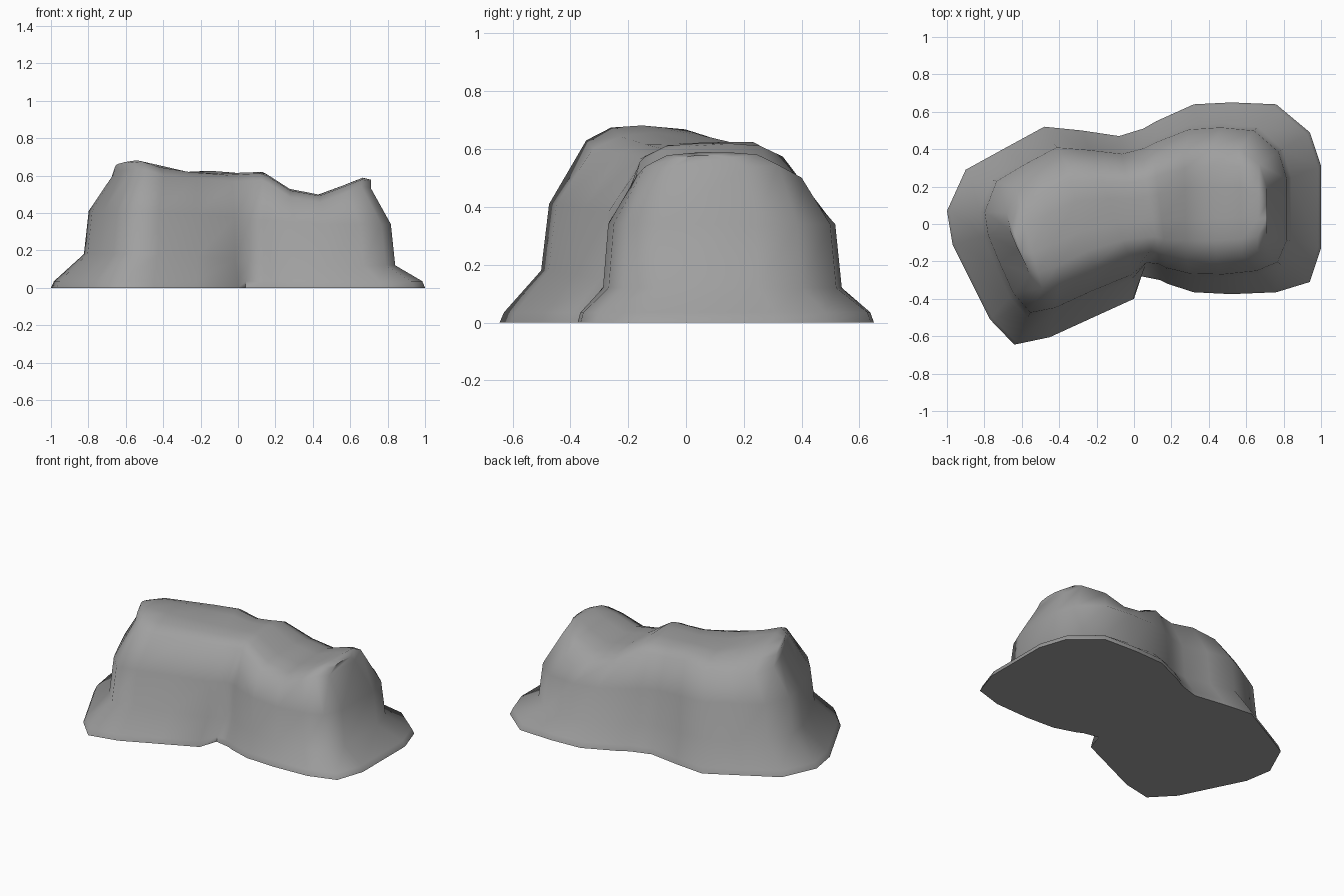
import bpy, bmesh
from mathutils import Vector

if "Cube" in bpy.data.objects:
    bpy.data.objects.remove(bpy.data.objects["Cube"])

# footprint on the ground and rim of the plateau, counterclockwise;
# point i on the back side faces point 27 - i on the front side
FOOT = [(1, .31), (.94, .49), (.76, .64), (.52, .65), (.32, .64), (.12, .55), (.05, .51),
        (-.08, .47), (-.28, .50), (-.48, .52), (-.70, .40), (-.90, .29), (-1, .07), (-.97, -.11),
        (-.87, -.31), (-.77, -.51), (-.64, -.645), (-.45, -.605), (-.22, -.50), (0, -.40), (.04, -.28),
        (.14, -.30), (.18, -.32), (.32, -.365), (.52, -.375), (.76, -.365), (.94, -.31), (1, -.13)]
RIM = [(.71, .20), (.67, .32), (.56, .40), (.42, .41), (.27, .39), (.11, .335), (.05, .31),
       (-.05, .29), (-.20, .305), (-.36, .32), (-.50, .26), (-.63, .19), (-.68, .06), (-.665, -.03),
       (-.62, -.14), (-.56, -.27), (-.49, -.345), (-.40, -.32), (-.22, -.23), (-.03, -.16), (.09, -.14),
       (.13, -.14), (.17, -.16), (.28, -.18), (.44, -.185), (.58, -.17), (.66, -.14), (.71, -.06)]
# skyline of the plateau as (x, z)
SKYLINE = [(-.7, .64), (-.62, .67), (-.52, .685), (-.3, .615), (-.18, .635), (-.08, .61),
           (.13, .62), (.17, .60), (.27, .53), (.43, .497), (.57, .55), (.67, .59), (.72, .575)]
N = len(FOOT)


def skyline(x):
    for (x0, z0), (x1, z1) in zip(SKYLINE, SKYLINE[1:]):
        if x <= x1:
            return z0 + (z1 - z0) * max(0, (x - x0) / (x1 - x0))
    return SKYLINE[-1][1]


def top_z(x, y, drop):
    # the left hump slopes down towards the back
    tilt = .28 * max(0, y + .03) * min(1, max(0, (-x - .3) / .2))
    return skyline(x) - tilt - drop


def ring(mix, z_right, z_left):
    """Cross-section between footprint and rim."""
    verts = []
    for f, r in zip(FOOT, RIM):
        p = Vector(f).lerp(Vector(r), mix(f[0]))
        s = min(1, max(0, .5 - p.x * 1.2))
        verts.append(bm.verts.new((p.x, p.y, z_right + (z_left - z_right) * s)))
    return verts


bm = bmesh.new()
# skirt, wall foot and wall middle
rings = [ring(lambda x: 0, 0, 0),
         ring(lambda x: .05, .035, .035),
         ring(lambda x: .43 + .12 * x * x, .12, .18),
         ring(lambda x: .53 + .10 * x * x, .34, .41)]
rings.append([bm.verts.new((x, y, top_z(x, y, .045))) for x, y in RIM])
for lo, hi in zip(rings, rings[1:]):
    for i in range(N):
        j = (i + 1) % N
        bm.faces.new((lo[i], lo[j], hi[j], hi[i]))
bm.faces.new(rings[0][::-1])

# plateau: strips from the back rim to the front rim
rows = []
for i in range(N // 2):
    back, front = rings[-1][i], rings[-1][N - 1 - i]
    row = [back]
    for t, drop in ((.16, .008), (.36, 0), (.64, 0), (.84, .008)):
        p = back.co.lerp(front.co, t)
        row.append(bm.verts.new((p.x, p.y, top_z(p.x, p.y, drop))))
    rows.append(row + [front])
for a, b in zip(rows, rows[1:]):
    for k in range(len(a) - 1):
        bm.faces.new((a[k], b[k], b[k + 1], a[k + 1]))
# close the two ends of the plateau
for row in (rows[0], rows[-1]):
    bm.faces.new(row)
bmesh.ops.recalc_face_normals(bm, faces=bm.faces)

mesh = bpy.data.meshes.new("rock")
bm.to_mesh(mesh)
bm.free()
rock = bpy.data.objects.new("rock", mesh)
bpy.context.collection.objects.link(rock)

stone = bpy.data.materials.new("grey stone")
stone.diffuse_color = (.35, .35, .35, 1)
stone.use_nodes = True
stone.node_tree.nodes["Principled BSDF"].inputs["Base Color"].default_value = stone.diffuse_color
mesh.materials.append(stone)

bpy.context.view_layer.objects.active = rock
rock.select_set(True)
bpy.ops.object.shade_smooth_by_angle(angle=1.2)
